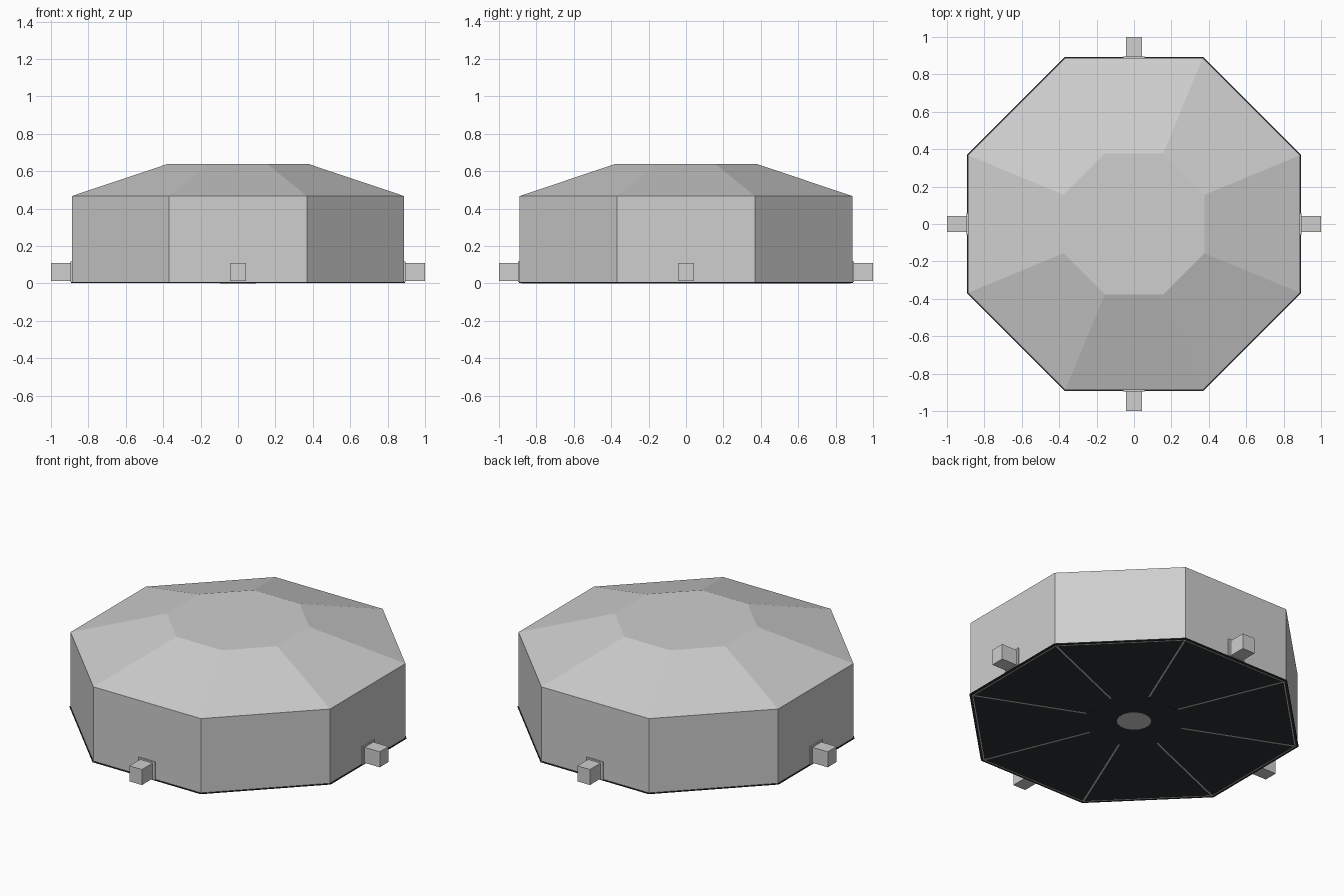
import bpy, bmesh, math
from mathutils import Matrix

if "Cube" in bpy.data.objects:
    bpy.data.objects.remove(bpy.data.objects["Cube"])

def material(name, rgb):
    m = bpy.data.materials.new(name)
    m.diffuse_color = (*rgb, 1)
    m.use_nodes = True
    m.node_tree.nodes["Principled BSDF"].inputs["Base Color"].default_value = m.diffuse_color
    return m

grey = material("light grey", (0.62, 0.62, 0.62))
dark = material("near black", (0.025, 0.031, 0.032))

def finish(name, bm, mat):
    bmesh.ops.recalc_face_normals(bm, faces=bm.faces)
    me = bpy.data.meshes.new(name)
    bm.to_mesh(me)
    bm.free()
    me.materials.append(mat)
    ob = bpy.data.objects.new(name, me)
    bpy.context.collection.objects.link(ob)
    return ob

def stack(name, rings, mat, sides=8):
    """Solid built from (apothem, z) polygon rings, flat sides facing the axes."""
    bm = bmesh.new()
    loops = []
    for apothem, z in rings:
        r = apothem / math.cos(math.pi / sides)
        loops.append([bm.verts.new((r * math.cos((i + .5) * math.tau / sides),
                                    r * math.sin((i + .5) * math.tau / sides), z))
                      for i in range(sides)])
    for a, b in zip(loops, loops[1:]):
        for i in range(sides):
            j = (i + 1) % sides
            bm.faces.new((a[i], a[j], b[j], b[i]))
    bm.faces.new(loops[0])
    bm.faces.new(loops[-1])
    return finish(name, bm, mat)

def box(name, lo, hi, angle, mat):
    """Box between two corners, turned about the vertical axis."""
    bm = bmesh.new()
    size = [h - l for l, h in zip(lo, hi)]
    mid = [(h + l) / 2 for l, h in zip(lo, hi)]
    bmesh.ops.create_cube(bm, size=1, matrix=Matrix.Rotation(angle, 4, 'Z')
                          @ Matrix.Translation(mid) @ Matrix.Diagonal((*size, 1)))
    return finish(name, bm, mat)

# Octagonal body with sloped roof
stack("body", [(0.888, 0.007), (0.888, 0.467), (0.378, 0.638)], grey)

# Dark underside, central hub and small round cap
stack("base_plate", [(0.893, 0.002), (0.893, 0.008)], dark)
stack("base_hub", [(0.25, 0.001), (0.25, 0.003)], dark)
stack("base_cap", [(0.095, 0.0), (0.095, 0.002)], grey, 16)

# Thin seams radiating to the corners and along the rim of the underside
for i in range(8):
    box(f"base_seam_{i}", (0.28, -0.005, 0.001), (0.95, 0.005, 0.003),
        (i + .5) * math.tau / 8, grey)
    box(f"base_rim_{i}", (0.872, -0.355, 0.001), (0.878, 0.355, 0.003),
        i * math.tau / 8, grey)

# Square connectors with mounting plates on four sides
for i in range(4):
    a = i * math.tau / 4
    box(f"connector_{i}", (0.88, -0.043, 0.012), (1.0, 0.043, 0.108), a, grey)
    box(f"connector_plate_{i}", (0.88, -0.058, 0.008), (0.896, 0.058, 0.117), a, grey)
